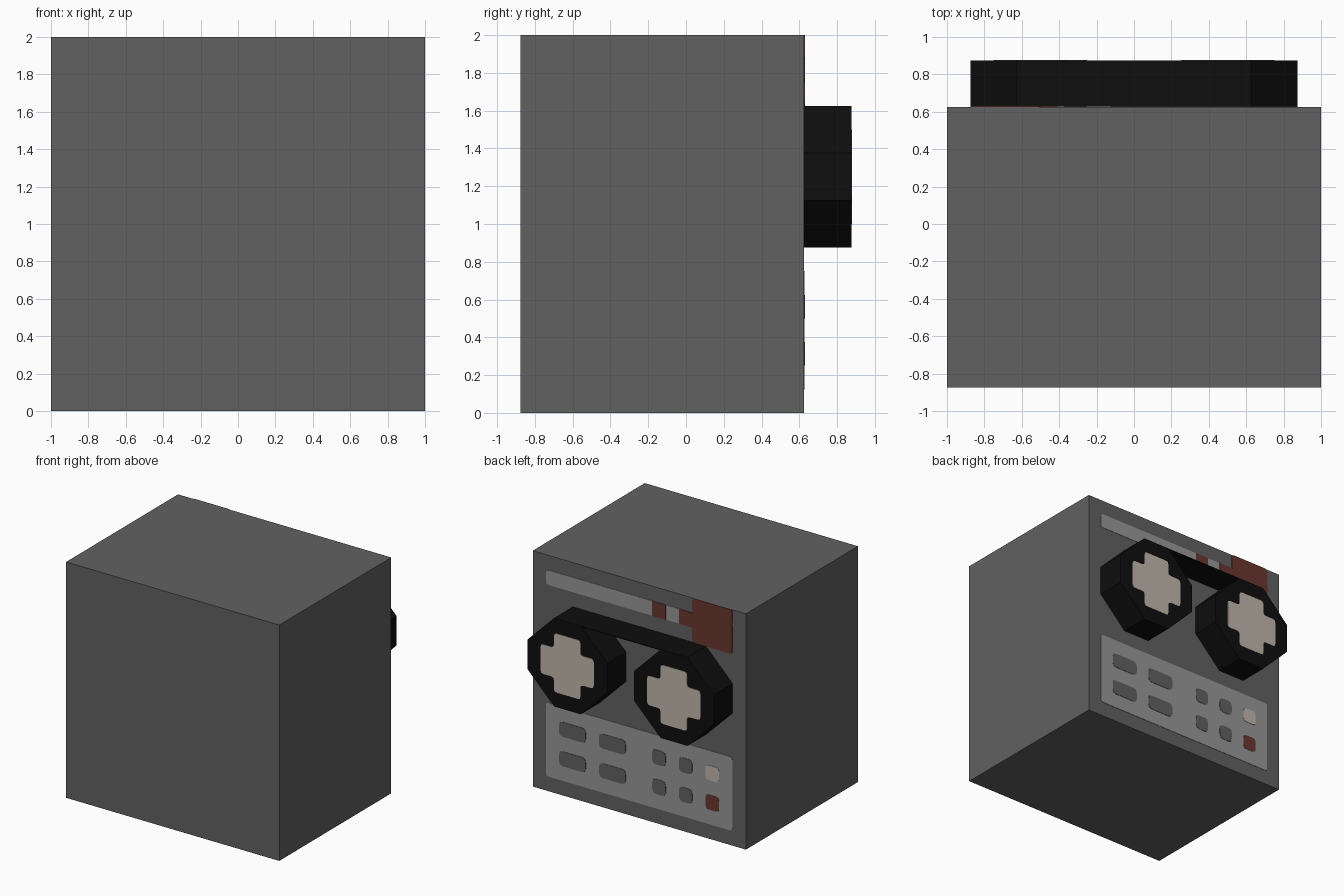
import bpy, bmesh
from mathutils import Vector

if "Cube" in bpy.data.objects:
    bpy.data.objects.remove(bpy.data.objects["Cube"])

U = 0.125      # one design cell; the body is 16 cells wide and tall
BACK = 0.625   # y of the control face
REEL = 0.875   # y of the reel faces


def material(name, rgb):
    lin = [((c / 255 + 0.055) / 1.055) ** 2.4 for c in rgb]
    m = bpy.data.materials.new(name)
    m.diffuse_color = (*lin, 1)
    m.use_nodes = True
    m.node_tree.nodes["Principled BSDF"].inputs["Base Color"].default_value = m.diffuse_color
    return m


GREY = material("dark_grey", (97, 97, 97))
LIGHT = material("light_grey", (151, 151, 151))
RED = material("dull_red", (106, 55, 47))
CREAM = material("cream", (192, 183, 170))
BLACK = material("black", (14, 14, 14))


def prism(name, cells, y0, y1, mat, cut=0.0):
    """Extrude an outline given in (column, row) cells on the control face,
    counted from its +x top corner; cut trims every corner."""
    pts = [Vector((1 - c * U, 2 - r * U)) for c, r in cells]
    if cut:
        trimmed = []
        for i, p in enumerate(pts):
            before, after = pts[i - 1], pts[(i + 1) % len(pts)]
            a = p + (before - p).normalized() * cut
            b = p + (after - p).normalized() * cut
            trimmed += [a, (a + b) / 4 + p / 2, b]
        pts = trimmed
    bm = bmesh.new()
    face = bm.faces.new([bm.verts.new((p.x, y0, p.y)) for p in pts])
    ext = bmesh.ops.extrude_face_region(bm, geom=[face])
    moved = [v for v in ext["geom"] if isinstance(v, bmesh.types.BMVert)]
    bmesh.ops.translate(bm, verts=moved, vec=(0, y1 - y0, 0))
    bmesh.ops.recalc_face_normals(bm, faces=bm.faces)
    mesh = bpy.data.meshes.new(name)
    bm.to_mesh(mesh)
    bm.free()
    mesh.materials.append(mat)
    ob = bpy.data.objects.new(name, mesh)
    bpy.context.collection.objects.link(ob)
    return ob


def rect(c0, r0, c1, r1):
    return [(c0, r0), (c1, r0), (c1, r1), (c0, r1)]


def plate(name, box, mat, layer=1, cut=0.025):
    prism(name, rect(*box), BACK, BACK + 0.003 * layer, mat, cut)


# Cabinet
prism("cabinet", rect(0, 0, 16, 16), -0.875, BACK, GREY)

# Tape reels with cross-shaped hubs
for side, c in (("right", 4), ("left", 12)):
    octagon = [(c - 1, 3), (c + 1, 3), (c + 3, 5), (c + 3, 7),
               (c + 1, 9), (c - 1, 9), (c - 3, 7), (c - 3, 5)]
    prism(side + "_reel", octagon, BACK, REEL, BLACK)
    cross = [(c - 1, 4), (c + 1, 4), (c + 1, 5), (c + 2, 5), (c + 2, 7), (c + 1, 7),
             (c + 1, 8), (c - 1, 8), (c - 1, 7), (c - 2, 7), (c - 2, 5), (c - 1, 5)]
    prism(side + "_reel_hub", cross, REEL, REEL + 0.003, CREAM, 0.025)

# Tape running between the reel tops
prism("tape", rect(5, 3, 11, 3.06), BACK, REEL, BLACK)

# Upper strip with red markings
plate("upper_strip", (1, 1, 11.5, 2), LIGHT)
plate("strip_mark", (9, 1, 10, 2), RED, 2, 0)
plate("strip_end", (11, 1, 12.2, 2), RED, 2, 0)
plate("red_block_top", (12, 0, 15, 1.03), RED, 2)
plate("red_block", (12, 0.97, 15, 3), RED, 2)

# Lower control panel and its buttons
plate("control_panel", (1, 10, 15, 15), LIGHT)
for row in (11, 13):
    for c0, c1 in ((2, 4), (5, 7), (9, 10), (11, 12)):
        plate("button", (c0, row, c1, row + 1), GREY, 2, 0.035)
    plate("lamp", (13, row, 14, row + 1), CREAM if row == 11 else RED, 2)
